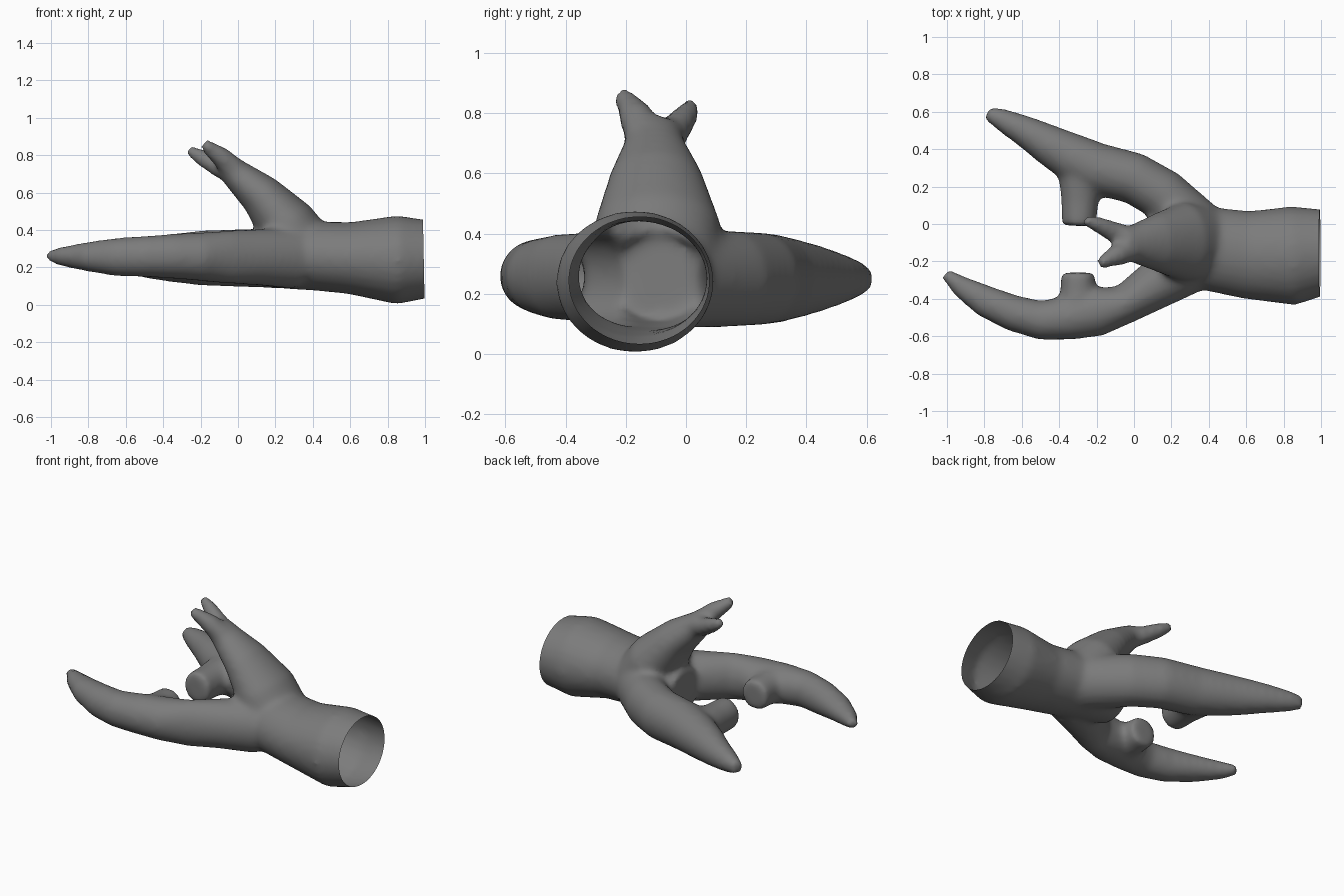
import bpy, bmesh, math
from mathutils import Vector

if "Cube" in bpy.data.objects:
    bpy.data.objects.remove(bpy.data.objects["Cube"], do_unlink=True)

SIDES = 24
bm = bmesh.new()


def loft(sections):
    """Closed tube through (x, y, z, half width, half height) sections."""
    centres = [Vector(s[:3]) for s in sections]
    rings = []
    for i, s in enumerate(sections):
        along = (centres[min(i + 1, len(sections) - 1)] - centres[max(i - 1, 0)]).normalized()
        side = along.cross(Vector((0, 0, 1))).normalized()
        up = side.cross(along)
        ring = []
        for k in range(SIDES):
            a = math.tau * k / SIDES
            ring.append(bm.verts.new(centres[i] + side * s[3] * math.cos(a) + up * s[4] * math.sin(a)))
        rings.append(ring)
    faces = [bm.faces.new(rings[0]), bm.faces.new(rings[-1][::-1])]
    for a, b in zip(rings, rings[1:]):
        for k in range(SIDES):
            n = (k + 1) % SIDES
            faces.append(bm.faces.new((a[k], b[k], b[n], a[n])))
    bmesh.ops.recalc_face_normals(bm, faces=faces)


# Sleeve and palm
loft([(1.1, -.14, .25, .21, .2), (.99, -.15, .245, .235, .213), (.85, -.17, .24, .265, .238),
      (.6, -.165, .25, .235, .193), (.42, -.135, .26, .225, .185),
      (.25, -.1, .255, .22, .17), (.07, -.09, .25, .15, .14)])
# Long front arm
loft([(.3, -.22, .25, .15, .165), (.1, -.335, .255, .13, .15), (-.05, -.43, .255, .105, .143),
      (-.2, -.47, .257, .132, .13), (-.35, -.5, .26, .12, .12), (-.5, -.515, .258, .105, .11),
      (-.65, -.475, .255, .097, .103), (-.8, -.41, .257, .086, .08),
      (-.93, -.33, .258, .058, .055), (-1.01, -.265, .262, .03, .034)])
# Back arm
loft([(.35, -.04, .25, .16, .165), (.15, .16, .25, .14, .16), (0, .245, .25, .138, .155),
      (-.2, .295, .25, .14, .147), (-.33, .355, .25, .13, .132), (-.45, .42, .25, .11, .115),
      (-.58, .495, .25, .085, .09), (-.7, .555, .25, .062, .066), (-.785, .595, .25, .038, .042)])
# Round stubs on the two arms
loft([(-.28, .32, .25, .13, .12), (-.29, .12, .25, .1, .1), (-.295, -.01, .25, .092, .1)])
loft([(-.3, -.48, .26, .13, .11), (-.3, -.36, .26, .095, .1), (-.3, -.26, .26, .092, .095)])
# Raised arm and its two tips
loft([(.34, -.1, .3, .21, .18), (.26, -.095, .43, .21, .16), (.12, -.1, .59, .155, .115),
      (0, -.105, .69, .105, .085), (-.07, -.105, .75, .085, .065)])
loft([(.0, -.13, .7, .07, .07), (-.09, -.165, .79, .06, .056), (-.185, -.212, .862, .032, .032)])
loft([(.0, -.09, .7, .07, .07), (-.1, -.045, .735, .058, .056),
      (-.19, -.005, .785, .045, .046), (-.265, .022, .827, .028, .03)])

mesh = bpy.data.meshes.new("branching_body")
bm.to_mesh(mesh)
bm.free()
body = bpy.data.objects.new("branching_body", mesh)
bpy.context.collection.objects.link(body)
bpy.context.view_layer.objects.active = body
body.select_set(True)

# Fuse the tubes and soften the joints
fuse = body.modifiers.new("fuse", 'REMESH')
fuse.mode = 'VOXEL'
fuse.voxel_size = .018
soften = body.modifiers.new("soften", 'SMOOTH')
soften.factor = .5
soften.iterations = 12
for name in ("fuse", "soften"):
    bpy.ops.object.modifier_apply(modifier=name)

# Cut the sleeve open, leaving a hollow shell
bm = bmesh.new()
bm.from_mesh(body.data)
bmesh.ops.bisect_plane(bm, geom=bm.verts[:] + bm.edges[:] + bm.faces[:],
                       plane_co=(.993, 0, .25), plane_no=(1, 0, .02), clear_outer=True)
bm.to_mesh(body.data)
bm.free()

grey = bpy.data.materials.new("dark_grey")
grey.use_nodes = True
colour = (.2, .2, .2, 1)
grey.diffuse_color = colour
grey.node_tree.nodes["Principled BSDF"].inputs["Base Color"].default_value = colour
body.data.materials.clear()
body.data.materials.append(grey)
bpy.ops.object.shade_smooth_by_angle(angle=math.radians(50))
